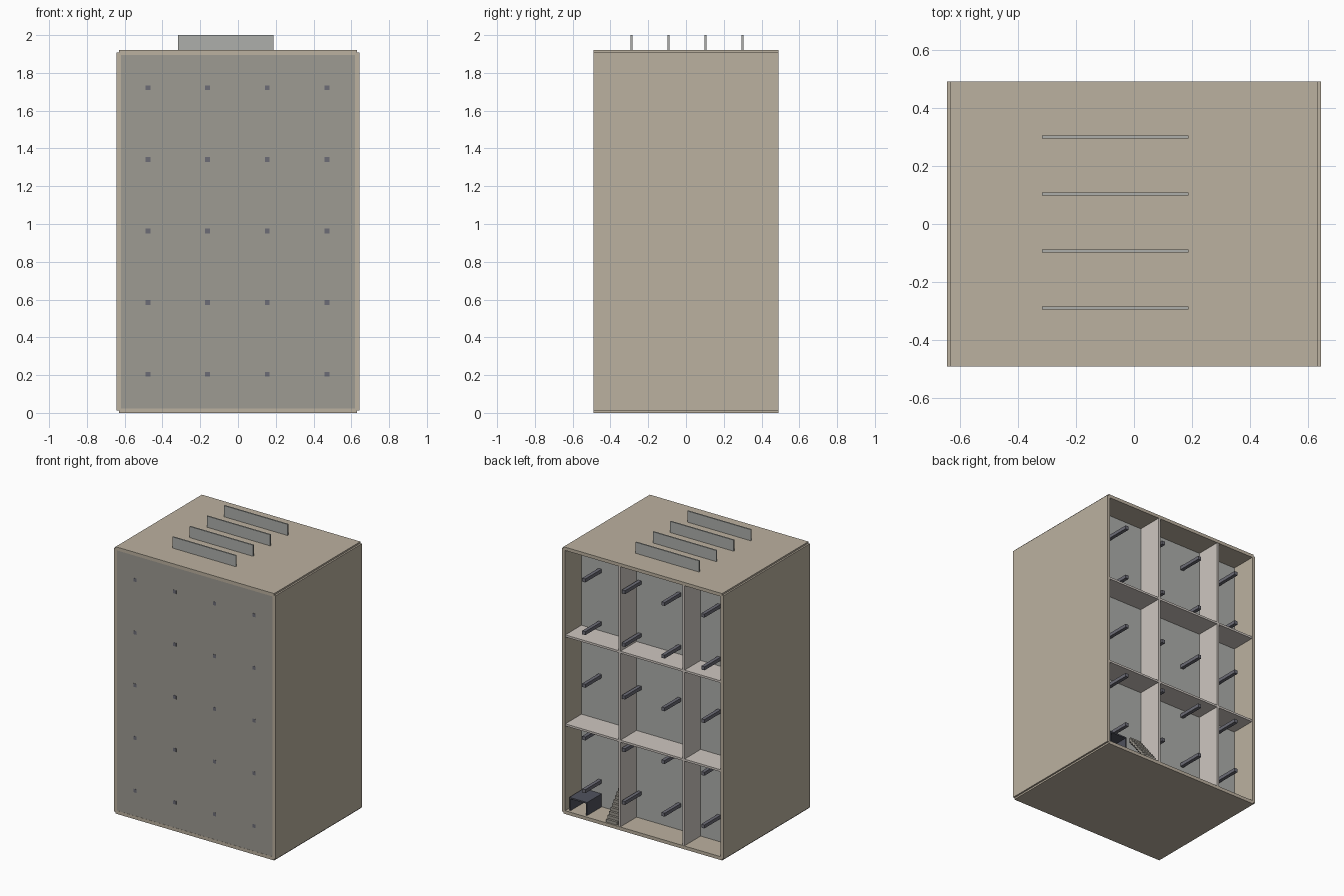
import bpy
import bmesh
from mathutils import Matrix, Vector

cube = bpy.data.objects.get("Cube")
if cube:
    bpy.data.objects.remove(cube, do_unlink=True)


def material(name, r, g, b):
    mat = bpy.data.materials.new(name)
    mat.use_nodes = True
    mat.diffuse_color = (r, g, b, 1)
    node = next(n for n in mat.node_tree.nodes if n.type == "BSDF_PRINCIPLED")
    node.inputs["Base Color"].default_value = (r, g, b, 1)
    node.inputs["Roughness"].default_value = 0.8
    return mat


beige = material("beige_shell", 0.50, 0.44, 0.35)
front_grey = material("warm_grey", 0.34, 0.325, 0.29)
panel_grey = material("panel_grey", 0.42, 0.43, 0.41)
pale = material("pale_partition", 0.62, 0.57, 0.53)
steel = material("dark_steel", 0.15, 0.15, 0.18)
charcoal = material("charcoal", 0.08, 0.085, 0.11)
stone = material("stair_stone", 0.32, 0.30, 0.26)


def boxes(name, mat, spans):
    """One object from boxes, each given as x, y and z ranges."""
    bm = bmesh.new()
    for span in spans:
        centre = Vector([(a + b) / 2 for a, b in span])
        size = [b - a for a, b in span]
        bmesh.ops.create_cube(
            bm, size=1, matrix=Matrix.Translation(centre) @ Matrix.Diagonal((*size, 1)))
    mesh = bpy.data.meshes.new(name)
    bm.to_mesh(mesh)
    bm.free()
    mesh.materials.append(mat)
    obj = bpy.data.objects.new(name, mesh)
    bpy.context.collection.objects.link(obj)
    return obj


def around(centre, thickness):
    return (centre - thickness / 2, centre + thickness / 2)


# Main dimensions
HALF_X, HALF_Y, HEIGHT, WALL = 0.643, 0.49, 1.92, 0.024
INNER_X = HALF_X - WALL
DEPTH = (-HALF_Y, HALF_Y)
INSIDE_Z = (WALL, HEIGHT - WALL)
THIN = 0.01
DIVIDERS = (-0.322, 0.188)
LAYERS = [0.299 - 0.196 * i for i in range(4)]

# Outer shell, with corners notched where the plates half overlap
plate_x = (-HALF_X + WALL / 2, HALF_X - WALL / 2)
wall_z = (WALL / 2, HEIGHT - WALL / 2)
boxes("floor_plate", beige, [(plate_x, DEPTH, (0, WALL))])
boxes("roof_plate", beige, [(plate_x, DEPTH, (HEIGHT - WALL, HEIGHT))])
boxes("left_wall", beige, [((INNER_X, HALF_X), DEPTH, wall_z)])
boxes("right_wall", beige, [((-HALF_X, -INNER_X), DEPTH, wall_z)])

# Front panel and the layered panels behind it
inside_x = (-INNER_X, INNER_X)
boxes("front_panel", front_grey, [(inside_x, (-0.489, -0.479), INSIDE_Z)])
boxes("inner_panels", panel_grey, [(inside_x, around(y, THIN), INSIDE_Z) for y in LAYERS])

# Fins where the middle panels rise through the roof
boxes("roof_fins", panel_grey,
      [((-0.317, 0.188), around(y, THIN), (HEIGHT - WALL, 2.0)) for y in LAYERS])

# Partitions: two uprights and two storeys of shelves
partition_y = (-0.478, 0.488)
boxes("dividers", pale, [(around(x, 0.015), partition_y, INSIDE_Z) for x in DIVIDERS])
boxes("shelves", pale,
      [(inside_x, (-0.478, 0.487), around(HEIGHT * k / 3, 0.015)) for k in (1, 2)])

# Grid of square tie rods running front to back
boxes("tie_rods", steel,
      [(around(-0.477 + 0.316 * i, 0.025), (-0.49, 0.49), around(0.205 + 0.379 * j, 0.025))
       for i in range(4) for j in range(5)])

# Open table in the ground floor corner
table_y = (0.305, 0.47)
table_top = 0.118
boxes("table", charcoal, [
    ((0.458, 0.60), table_y, (table_top - THIN, table_top)),
    ((0.458, 0.468), table_y, (WALL, table_top - THIN)),
    ((0.59, 0.60), table_y, (WALL, table_top - THIN)),
])

# Staircase climbing towards the inner panel
STEPS = 10
run, rise = 0.17 / STEPS, 0.215 / STEPS
boxes("stairs", stone,
      [((0.215, 0.30), (0.48 - run * (i + 1), 0.48 - run * i),
        (WALL + rise * max(i - 0.4, 0), WALL + rise * (i + 1))) for i in range(STEPS)])
